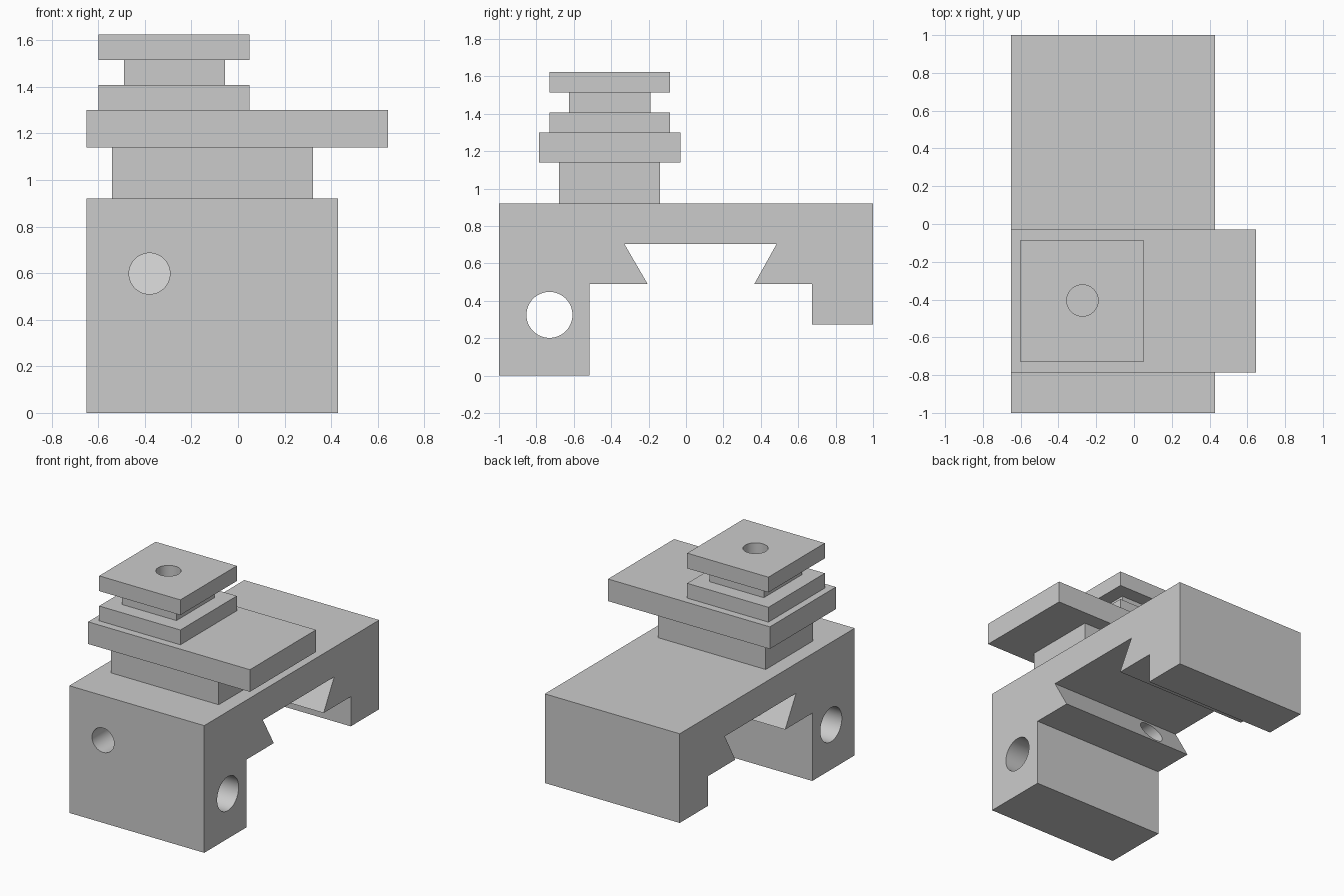
import bpy, bmesh
from math import pi, radians
from mathutils import Vector, Matrix

default = bpy.data.objects.get("Cube")
if default:
    bpy.data.objects.remove(default, do_unlink=True)

# Single grey metal finish
metal = bpy.data.materials.new("grey_metal")
metal.use_nodes = True
colour = (0.6, 0.6, 0.6, 1)
metal.diffuse_color = colour
metal.node_tree.nodes["Principled BSDF"].inputs["Base Color"].default_value = colour


def make_object(name, bm):
    bmesh.ops.recalc_face_normals(bm, faces=bm.faces[:])
    mesh = bpy.data.meshes.new(name)
    bm.to_mesh(mesh)
    bm.free()
    mesh.materials.append(metal)
    obj = bpy.data.objects.new(name, mesh)
    bpy.context.collection.objects.link(obj)
    return obj


def block(name, x, y, z):
    """Box given by its extent on each axis."""
    bm = bmesh.new()
    bmesh.ops.create_cube(bm, size=1)
    for v in bm.verts:
        v.co = Vector(r[0] if c < 0 else r[1] for c, r in zip(v.co, (x, y, z)))
    return make_object(name, bm)


def extrude_x(name, profile, x0, x1):
    """Extrude a (y, z) outline along x."""
    bm = bmesh.new()
    face = bm.faces.new([bm.verts.new((x0, y, z)) for y, z in profile])
    new = bmesh.ops.extrude_face_region(bm, geom=[face])["geom"]
    bmesh.ops.translate(bm, vec=(x1 - x0, 0, 0),
                        verts=[v for v in new if isinstance(v, bmesh.types.BMVert)])
    return make_object(name, bm)


def drill(obj, start, end, radius):
    """Cut a round hole between two points."""
    start, end = Vector(start), Vector(end)
    axis = end - start
    turn = axis.to_track_quat('Z', 'Y').to_matrix().to_4x4()
    bm = bmesh.new()
    bmesh.ops.create_cone(bm, cap_ends=True, segments=64, radius1=radius,
                          radius2=radius, depth=axis.length,
                          matrix=Matrix.Translation((start + end) / 2) @ turn)
    cutter = make_object("hole_cutter", bm)
    cutter.hide_render = True
    mod = obj.modifiers.new("hole", 'BOOLEAN')
    mod.operation, mod.solver, mod.object = 'DIFFERENCE', 'EXACT', cutter
    graph = bpy.context.evaluated_depsgraph_get()
    mesh = bpy.data.meshes.new_from_object(obj.evaluated_get(graph))
    obj.modifiers.clear()
    obj.data = mesh
    bpy.data.objects.remove(cutter, do_unlink=True)


# Saddle with a dovetail slot, a long front apron and a short rear lip
outline = [(-1, 0), (-0.515, 0), (-0.515, 0.49), (-0.205, 0.49),
           (-0.33, 0.705), (0.485, 0.705), (0.365, 0.49), (0.675, 0.49),
           (0.675, 0.275), (1, 0.275), (1, 0.92), (-1, 0.92)]
saddle = extrude_x("saddle", outline, -0.65, 0.43)
drill(saddle, (-1, -0.73, 0.325), (1, -0.73, 0.325), 0.123)
drill(saddle, (-0.38, -1.2, 0.598), (-0.38, 0, 0.598), 0.088)

# Cross slide on its narrower pedestal
pedestal = block("slide_pedestal", (-0.54, 0.322), (-0.68, -0.14), (0.92, 1.14))
slide = block("cross_slide", (-0.65, 0.645), (-0.785, -0.03), (1.14, 1.3))

# Square tool post: two plates around a waist, with a bolt hole down the middle
wide = ((-0.6, 0.05), (-0.73, -0.085))
narrow = ((-0.49, -0.055), (-0.625, -0.19))
post = [block("post_base", *wide, (1.3, 1.407)),
        block("post_waist", *narrow, (1.407, 1.515)),
        block("post_top", *wide, (1.515, 1.625))]
for part in post:
    drill(part, (-0.273, -0.405, 1.2), (-0.273, -0.405, 1.8), 0.083)

# Smooth the round holes while keeping the edges crisp
bpy.ops.object.select_all(action='DESELECT')
for part in [saddle, pedestal, slide] + post:
    part.select_set(True)
bpy.context.view_layer.objects.active = saddle
bpy.ops.object.shade_smooth_by_angle(angle=radians(30))
